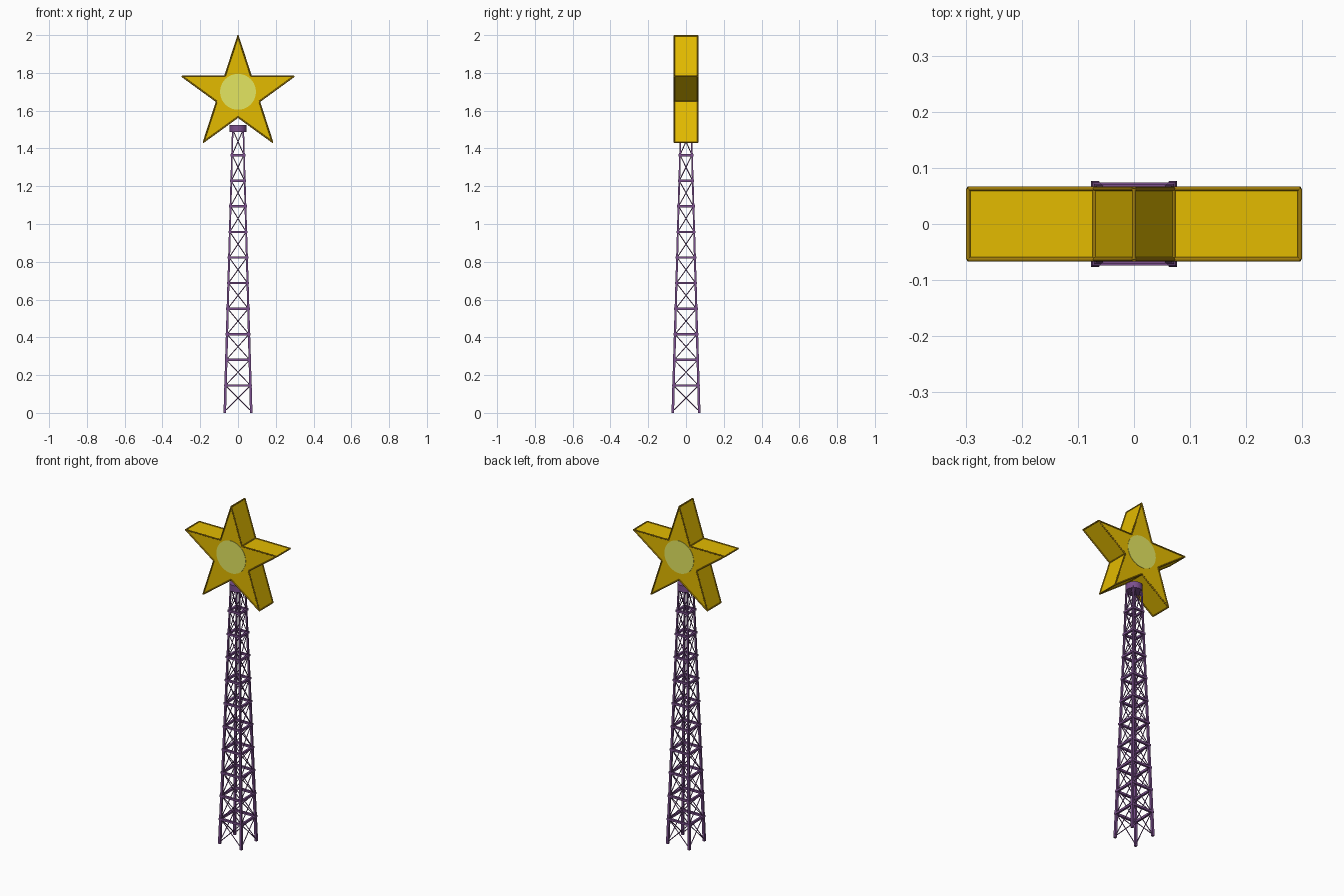
import bpy, bmesh, math
from mathutils import Vector, Matrix

if "Cube" in bpy.data.objects:
    bpy.data.objects.remove(bpy.data.objects["Cube"])


def material(name, rgb):
    m = bpy.data.materials.new(name)
    m.diffuse_color = (*rgb, 1)
    m.use_nodes = True
    m.node_tree.nodes["Principled BSDF"].inputs["Base Color"].default_value = m.diffuse_color
    return m


GOLD = material("gold", (0.77, 0.495, 0.0))
DARK_GOLD = material("dark gold", (0.35, 0.20, 0.003))
PALE = material("pale yellow", (0.77, 0.79, 0.12))
PURPLE = material("purple", (0.20, 0.08, 0.27))


def finish(name, bm, mat, smooth=False):
    bmesh.ops.recalc_face_normals(bm, faces=bm.faces[:])
    me = bpy.data.meshes.new(name)
    bm.to_mesh(me)
    bm.free()
    ob = bpy.data.objects.new(name, me)
    bpy.context.collection.objects.link(ob)
    me.materials.append(mat)
    if smooth:
        bpy.context.view_layer.objects.active = ob
        ob.select_set(True)
        bpy.ops.object.shade_smooth_by_angle(angle=math.radians(50))
        ob.select_set(False)
    return ob


def rod(bm, a, b, r, sides=8):
    """Add a capped round bar from a to b."""
    a, b = Vector(a), Vector(b)
    d = b - a
    mat = Matrix.Translation((a + b) / 2) @ d.to_track_quat('Z', 'Y').to_matrix().to_4x4()
    bmesh.ops.create_cone(bm, cap_ends=True, segments=sides, radius1=r,
                          radius2=r, depth=d.length, matrix=mat)


def box(bm, centre, size):
    bmesh.ops.create_cube(bm, size=1, matrix=Matrix.Translation(centre)
                          @ Matrix.Diagonal((*size, 1)))


# Tower layout: square plan that tapers upward
TOP, BAYS, START = 1.50, 11, 0.01
SIGNS = [(-1, -1), (1, -1), (1, 1), (-1, 1)]


def half_width(z):
    return 0.070 - 0.042 * z / TOP


def corner(i, z):
    sx, sy = SIGNS[i % 4]
    return Vector((sx * half_width(z), sy * half_width(z), z))


levels = [START + (TOP - START) * k / BAYS for k in range(BAYS + 1)]

# Four square tapered legs
bm = bmesh.new()
for i in range(4):
    rings = []
    for z, r in ((0, 0.0068), (TOP, 0.004)):
        rings.append([bm.verts.new(corner(i, z) + Vector((sx * r, sy * r, 0)))
                      for sx, sy in SIGNS])
    lo, hi = rings
    bm.faces.new(lo)
    bm.faces.new(hi)
    for k in range(4):
        bm.faces.new((lo[k], lo[k - 1], hi[k - 1], hi[k]))
finish("tower_legs", bm, PURPLE)

# Square horizontal frames between bays
bm = bmesh.new()
for z in levels[1:-1]:
    h = half_width(z) + 0.002
    for s in (-1, 1):
        box(bm, (0, s * h, z), (2 * h + 0.012, 0.012, 0.012))
        box(bm, (s * h, 0, z), (0.012, 2 * h - 0.012, 0.012))
finish("tower_crossbars", bm, PURPLE)

# Crossed diagonal braces on every face of every bay
bm = bmesh.new()
for lo, hi in zip(levels, levels[1:]):
    for i in range(4):
        rod(bm, corner(i, lo), corner(i + 1, hi), 0.0025, 6)
        rod(bm, corner(i + 1, lo), corner(i, hi), 0.0025, 6)
finish("tower_braces", bm, PURPLE, True)

# Round cap on top of the tower
bm = bmesh.new()
rod(bm, (0, 0, 1.487), (0, 0, 1.525), 0.045, 32)
finish("tower_cap", bm, PURPLE, True)

# Thick five pointed star
HALF = 0.063


def star_points(y, outer, inner):
    for k in range(10):
        r = inner if k % 2 else outer
        a = math.pi / 2 + k * math.pi / 5
        yield Vector((r * math.cos(a), y, 1.685 + r * math.sin(a)))


bm = bmesh.new()
face = bm.faces.new([bm.verts.new(p) for p in star_points(-HALF, 0.311, 0.119)])
ext = bmesh.ops.extrude_face_region(bm, geom=[face])
bmesh.ops.translate(bm, vec=(0, 2 * HALF, 0),
                    verts=[v for v in ext["geom"] if isinstance(v, bmesh.types.BMVert)])
finish("star", bm, GOLD)

# Slim dark trim along every edge of the star
bm = bmesh.new()
front = list(star_points(-HALF, 0.311, 0.119))
back = list(star_points(HALF, 0.311, 0.119))
for k in range(10):
    rod(bm, front[k - 1], front[k], 0.004)
    rod(bm, back[k - 1], back[k], 0.004)
    rod(bm, front[k], back[k], 0.004)
finish("star_trim", bm, DARK_GOLD, True)

# Thin pale discs on the front and back of the star
for name, s in (("front_disc", -1), ("back_disc", 1)):
    bm = bmesh.new()
    rod(bm, (0, s * (HALF - 0.002), 1.70), (0, s * (HALF + 0.002), 1.70), 0.095, 40)
    finish(name, bm, PALE)
